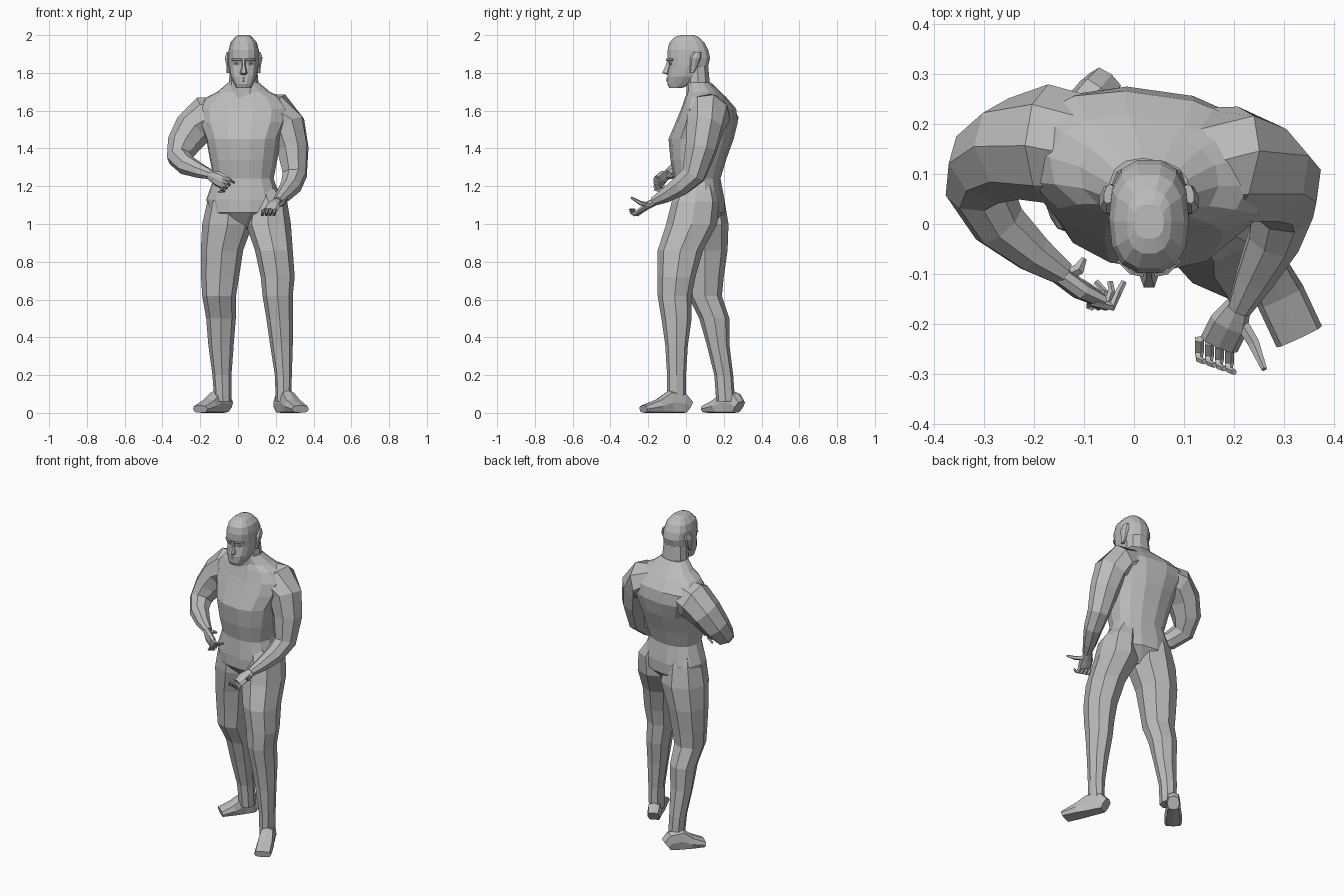
import bpy, bmesh, math
from mathutils import Vector

if "Cube" in bpy.data.objects:
    bpy.data.objects.remove(bpy.data.objects["Cube"], do_unlink=True)

shade = (.5, .5, .5, 1)
grey = bpy.data.materials.new("clay_grey")
grey.use_nodes = True
grey.diffuse_color = shade
grey.node_tree.nodes["Principled BSDF"].inputs["Base Color"].default_value = shade

UP = (0, 0, 1)
MIDDLE = .03  # the body's centre line


def bulge(value, power):
    return math.copysign(abs(value) ** power, value)


def loft(name, centres, sizes, sides=8, side=None, yaw=0, power=.9):
    """Skin rings of the given half widths and depths around the centres.
    Rings lie flat, or follow the path when a side direction is given."""
    bm = bmesh.new()
    centres = [Vector(centre) for centre in centres]
    last = len(centres) - 1
    loops = []
    for i, (centre, (width, depth)) in enumerate(zip(centres, sizes)):
        across = Vector((math.cos(yaw), math.sin(yaw), 0))
        outward = Vector((-math.sin(yaw), math.cos(yaw), 0))
        if side:
            along = (centres[min(i + 1, last)] - centres[max(i - 1, 0)]).normalized()
            across = Vector(side)
            across = (across - along * across.dot(along)).normalized()
            outward = along.cross(across)
        loop = []
        for k in range(sides):
            angle = math.tau * k / sides
            point = (centre + across * width * bulge(math.cos(angle), power)
                     + outward * depth * bulge(math.sin(angle), power))
            point.z = max(point.z, 0)
            loop.append(bm.verts.new(point))
        loops.append(loop)
    for lower, upper in zip(loops, loops[1:]):
        for k in range(sides):
            n = (k + 1) % sides
            bm.faces.new((lower[k], lower[n], upper[n], upper[k]))
    bm.faces.new(loops[0][::-1])
    bm.faces.new(loops[-1])
    bmesh.ops.recalc_face_normals(bm, faces=bm.faces)
    mesh = bpy.data.meshes.new(name)
    bm.to_mesh(mesh)
    bm.free()
    mesh.materials.append(grey)
    bpy.context.collection.objects.link(bpy.data.objects.new(name, mesh))


def stack(name, rows, x=MIDDLE, **options):
    """Loft flat rings from rows of height, half width, front and back."""
    centres = [(x, (front + back) / 2, z) for z, width, front, back in rows]
    sizes = [(width, (back - front) / 2) for z, width, front, back in rows]
    loft(name, centres, sizes, **options)


def tube(name, path, radii, **options):
    loft(name, path, [(radius, radius) for radius in radii], **options)


# Torso, neck and head
stack("torso", [
    (.98, .05, 0, .13), (1.06, .18, -.07, .2), (1.13, .2, -.07, .2),
    (1.24, .16, -.06, .18), (1.34, .18, -.08, .21), (1.45, .2, -.09, .25),
    (1.54, .24, -.05, .27), (1.61, .25, -.02, .26), (1.67, .2, 0, .21),
    (1.7, .14, .01, .18), (1.75, .08, .01, .13),
], sides=14, yaw=-.14, power=.85)
stack("neck", [(1.64, .09, 0, .18), (1.73, .08, 0, .13), (1.84, .07, 0, .12)], sides=10)
stack("head", [
    (1.72, .04, -.09, -.02), (1.74, .05, -.1, .03), (1.78, .07, -.1, .08),
    (1.84, .08, -.09, .12), (1.88, .08, -.1, .13), (1.92, .08, -.1, .12),
    (1.96, .07, -.09, .1), (1.99, .045, -.06, .07), (2, .03, -.03, .04),
], sides=14, power=.8)

# Face
stack("nose", [(1.79, .02, -.1, -.07), (1.8, .02, -.13, -.07),
               (1.84, .01, -.11, -.07), (1.87, .01, -.1, -.07)], sides=6)
for name, z in (("upper_lip", 1.77), ("lower_lip", 1.76)):
    tube(name, [(MIDDLE + x, abs(x) / 3 - .095, z) for x in (-.03, 0, .03)],
         (.002, .008, .002), sides=6, side=UP)
for s, label in ((1, "left"), (-1, "right")):
    eye = MIDDLE + s * .035
    tube(label + "_eye", [(eye, -.075, z) for z in (1.84, 1.85, 1.86)], (.005, .015, .005))
    tube(label + "_brow", [(MIDDLE + s * .01, -.1, 1.87), (eye, -.095, 1.87),
                           (MIDDLE + s * .06, -.07, 1.87)], (.007, .007, .007), sides=6, side=UP)
    stack(label + "_ear", [
        (1.8, .01, .02, .04), (1.83, .01, .02, .06), (1.88, .02, .02, .08), (1.91, .01, .04, .08),
    ], x=MIDDLE + s * .08, yaw=s * .2)

# Arms, from inside the chest to the wrist
arm_radii = (.1, .115, .1, .085, .065, .055, .04, .025)
tube("right_arm", [
    (-.08, .15, 1.57), (-.17, .16, 1.56), (-.24, .15, 1.5), (-.29, .12, 1.42),
    (-.31, .07, 1.35), (-.27, 0, 1.31), (-.2, -.06, 1.28), (-.14, -.1, 1.26),
], arm_radii, side=(-.5, -.6, .4))
tube("left_arm", [
    (.1, .13, 1.59), (.2, .12, 1.58), (.26, .1, 1.52), (.29, .08, 1.4),
    (.3, .04, 1.26), (.28, -.03, 1.2), (.24, -.11, 1.15), (.21, -.17, 1.12),
], arm_radii, side=(.6, -.3, .1))

# Hands: a flat palm, four curled fingers and a thumb
palm_sizes = [(.025, .02), (.04, .02), (.04, .015)]
finger_radii = (.01, .01, .007, .006)
thumb_radii = (.014, .012, .006)
loft("right_palm", [(-.15, -.1, 1.26), (-.11, -.13, 1.24), (-.07, -.15, 1.22)],
     palm_sizes, side=UP)
loft("left_palm", [(.21, -.16, 1.12), (.19, -.2, 1.1), (.17, -.24, 1.07)],
     palm_sizes, side=(1, -.3, 0))
for i in range(4):
    knuckle = Vector((-.08, -.155, 1.25 - i * .017))
    curl = Vector((-.014 * i, 0, 0))
    tube("right_finger", [knuckle, knuckle + curl + Vector((.035, -.01, -.015)),
                          knuckle + curl + Vector((.05, .02, -.025)),
                          knuckle + curl * 2 + Vector((.06, .04, -.03))],
         finger_radii, sides=5, side=UP)
    knuckle = Vector((.13 + i * .02, -.23 - i * .007, 1.07))
    tube("left_finger", [knuckle, knuckle + Vector((0, -.025, -.02)),
                         knuckle + Vector((0, -.04, -.01)), knuckle + Vector((.01, -.045, .01))],
         finger_radii, sides=5, side=(1, 0, 0))
tube("right_thumb", [(-.13, -.1, 1.25), (-.11, -.09, 1.26), (-.1, -.07, 1.25)],
     thumb_radii, sides=5, side=UP)
tube("left_thumb", [(.21, -.19, 1.1), (.24, -.24, 1.11), (.26, -.29, 1.14)],
     thumb_radii, sides=5, side=UP)

# Legs share heights and thickness, and differ in stance and breadth
leg_heights = (1.24, 1.12, 1, .86, .72, .62, .5, .36, .2, .06)
leg_sizes = [(.05, .08), (.1, .125), (.12, .135), (.1, .12), (.09, .1), (.08, .09),
             (.07, .08), (.06, .06), (.045, .05), (.04, .05)]
stances = {
    "left_leg": (1, [(.12, .06), (.16, .05), (.16, .03), (.19, -.03), (.21, -.05),
                     (.21, -.06), (.22, -.05), (.23, -.05), (.24, -.05), (.24, -.05)]),
    "right_leg": (1.12, [(-.06, .08), (-.05, .08), (-.055, .09), (-.085, .1), (-.095, .1),
                         (-.1, .1), (-.09, .15), (-.09, .17), (-.085, .2), (-.08, .21)]),
}
for name, (breadth, stance) in stances.items():
    loft(name, [(x, y, z) for (x, y), z in zip(stance, leg_heights)],
         [(width * breadth, depth) for width, depth in leg_sizes])

# Feet, heel to toe
foot_heights = (.03, .05, .055, .035, .02)
foot_sizes = [(.035, .04), (.04, .06), (.042, .065), (.05, .04), (.05, .02)]
for name, heel, toe in (("left_foot", Vector((.22, .01)), Vector((.33, -.225))),
                        ("right_foot", Vector((-.06, .28)), Vector((-.2, .11)))):
    forward = toe - heel
    steps = (0, .12, .4, .65, 1)
    loft(name, [(*(heel + forward * step), z) for step, z in zip(steps, foot_heights)],
         foot_sizes, side=(-forward.y, forward.x, 0), power=.65)
